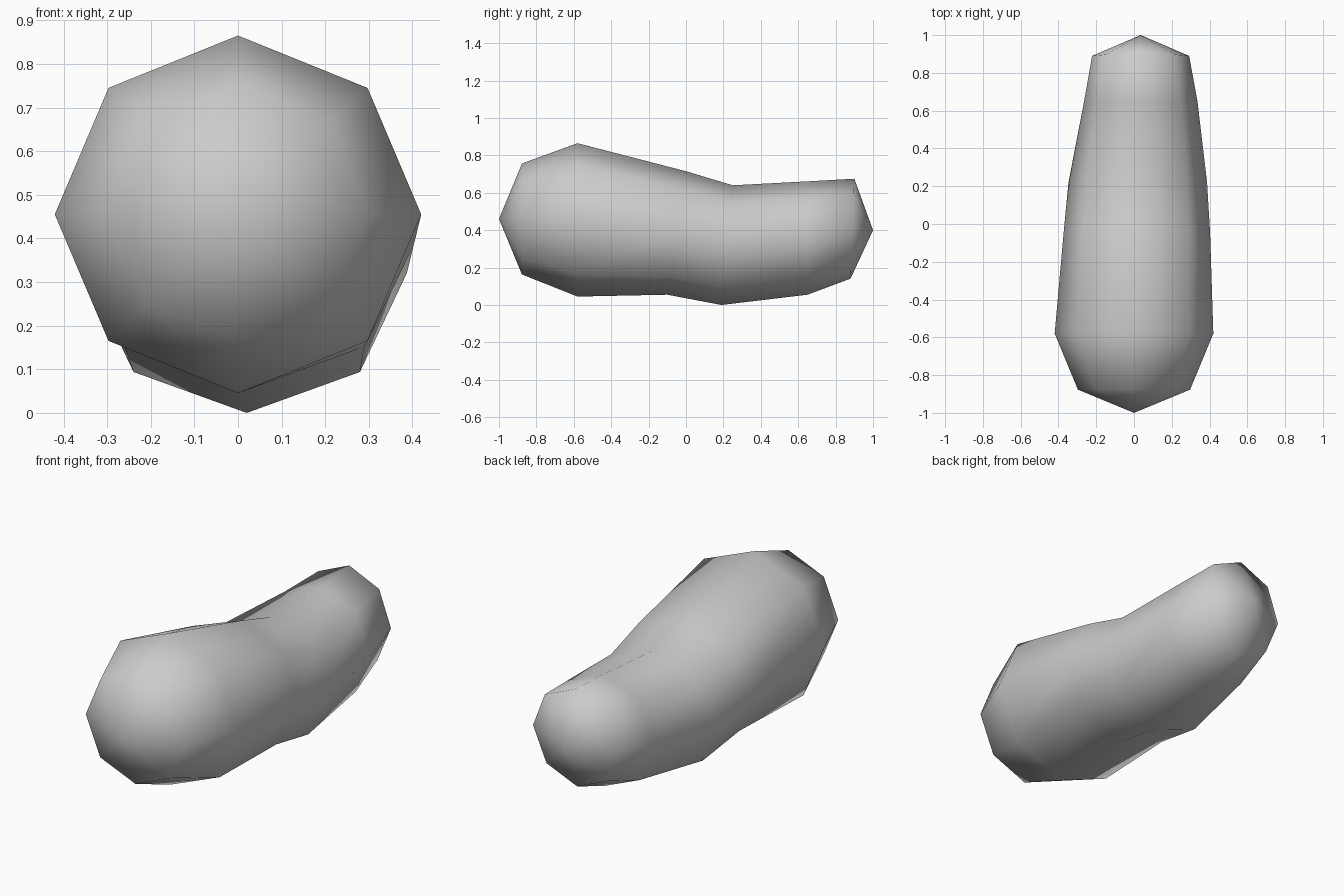
import bpy, bmesh, math

cube = bpy.data.objects.get("Cube")
if cube:
    bpy.data.objects.remove(cube, do_unlink=True)

# Plain grey surface
grey = bpy.data.materials.new("plain grey")
grey.use_nodes = True
colour = (0.6, 0.6, 0.6, 1)
grey.diffuse_color = colour
grey.node_tree.nodes["Principled BSDF"].inputs["Base Color"].default_value = colour

# Rings along the body: y, tilt of top towards the back, centre x, centre z, radius x, radius z
RADIUS = 0.42
HALF = RADIUS * math.sqrt(0.5)
RINGS = [
    (-0.58 - HALF, 0, 0, 0.46, HALF, HALF),
    (-0.58, 0, 0, 0.455, RADIUS, 0.41),
    (-0.05, 0.05, 0.015, 0.385, 0.388, 0.33),
    (0.22, 0.03, 0.02, 0.32, 0.367, 0.32),
    (0.65, 0, 0.036, 0.358, 0.3, 0.303),
    (0.89, 0.01, 0.035, 0.408, 0.257, 0.267),
]
SIDES = 8

bm = bmesh.new()


def add_ring(y, tilt, cx, cz, rx, rz):
    ring = []
    for i in range(SIDES):
        a = math.tau * i / SIDES
        ring.append(bm.verts.new((cx + rx * math.cos(a), y + tilt * math.sin(a), cz + rz * math.sin(a))))
    return ring


def cap(ring, tip):
    point = bm.verts.new(tip)
    for a, b in zip(ring, ring[1:] + ring[:1]):
        bm.faces.new((a, b, point))


# Body skin between rings, closed by pointed caps
rings = [add_ring(*r) for r in RINGS]
for low, high in zip(rings, rings[1:]):
    for i in range(SIDES):
        j = (i + 1) % SIDES
        bm.faces.new((low[i], low[j], high[j], high[i]))
cap(rings[0], (0, -1, 0.46))
cap(rings[-1], (0.035, 1, 0.4))
bmesh.ops.recalc_face_normals(bm, faces=bm.faces)

mesh = bpy.data.meshes.new("bean_body")
bm.to_mesh(mesh)
bm.free()
mesh.materials.append(grey)
mesh.shade_smooth()
body = bpy.data.objects.new("bean_body", mesh)
bpy.context.collection.objects.link(body)
